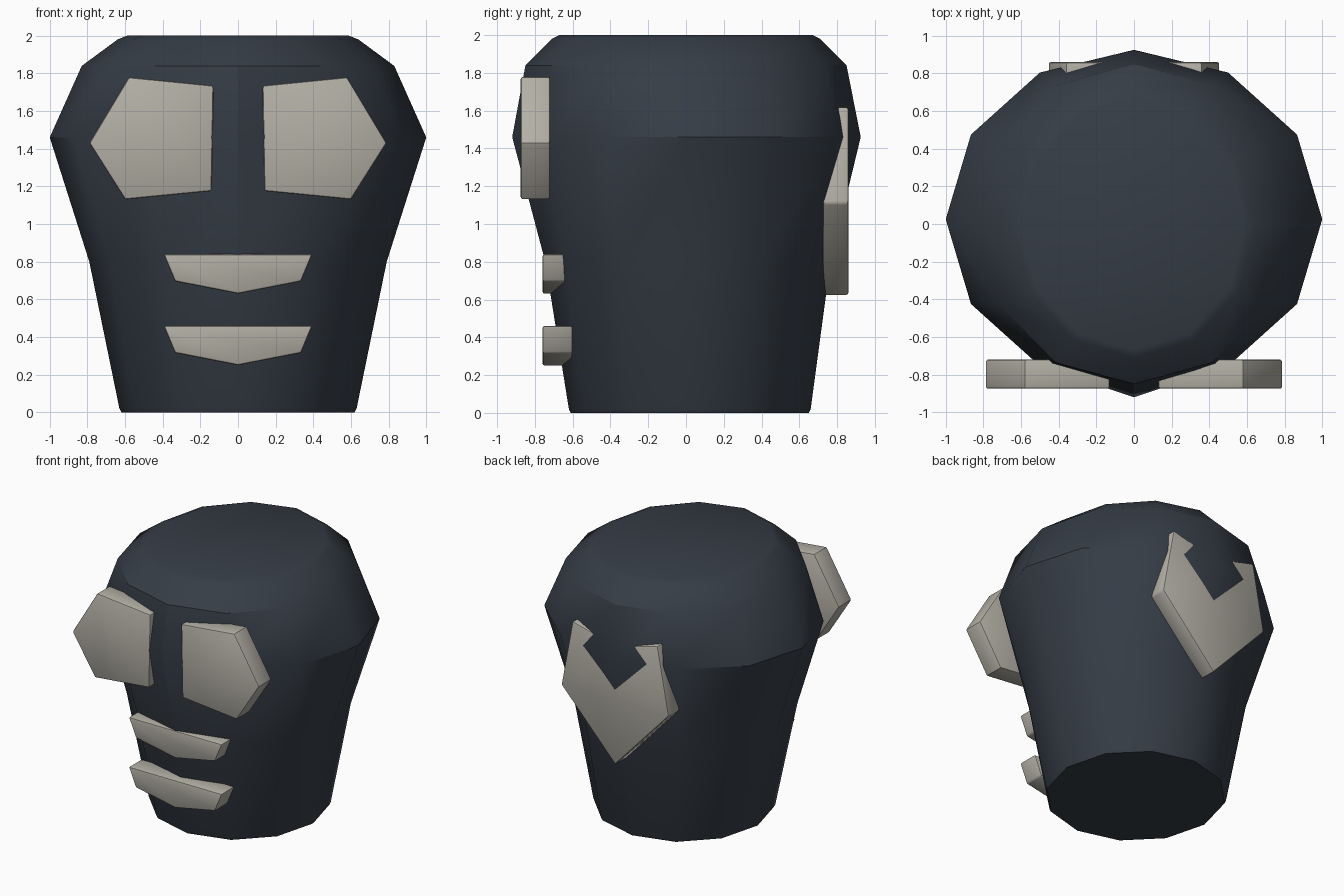
import bpy, bmesh, math

cube = bpy.data.objects.get("Cube")
if cube:
    bpy.data.objects.remove(cube, do_unlink=True)


def material(name, rgb):
    mat = bpy.data.materials.new(name)
    mat.use_nodes = True
    mat.diffuse_color = (*rgb, 1)
    mat.node_tree.nodes["Principled BSDF"].inputs["Base Color"].default_value = (*rgb, 1)
    return mat


slate = material("dark slate", (0.036, 0.046, 0.061))
stone = material("pale stone", (0.45, 0.43, 0.375))


def finish(name, bm, mat, angle):
    bmesh.ops.recalc_face_normals(bm, faces=bm.faces)
    mesh = bpy.data.meshes.new(name)
    bm.to_mesh(mesh)
    bm.free()
    mesh.materials.append(mat)
    obj = bpy.data.objects.new(name, mesh)
    bpy.context.collection.objects.link(obj)
    bpy.ops.object.select_all(action="DESELECT")
    obj.select_set(True)
    bpy.context.view_layer.objects.active = obj
    bpy.ops.object.shade_smooth_by_angle(angle=math.radians(angle))
    return obj


def body():
    """Twelve-sided tapered block lofted through oval rings."""
    sides = 12
    # height, half width, half depth, depth centre
    rings = [(0, 0.62, 0.63, 0.02), (0.02, 0.63, 0.64, 0.02),
             (0.8, 0.79, 0.755, 0.01), (1.46, 1.0, 0.9, 0.025),
             (1.84, 0.83, 0.85, 0), (1.98, 0.64, 0.71, 0), (2.0, 0.59, 0.67, 0)]
    bm = bmesh.new()
    loops = []
    for z, rx, ry, cy in rings:
        loop = []
        for i in range(sides):
            a = math.tau * i / sides
            loop.append(bm.verts.new((rx * math.cos(a), cy + ry * math.sin(a), z)))
        loops.append(loop)
    loops[3][9].co.y = -0.92   # nose point
    for low, high in zip(loops, loops[1:]):
        for i in range(sides):
            j = (i + 1) % sides
            bm.faces.new((low[i], low[j], high[j], high[i]))
    bm.faces.new(loops[0])
    bm.faces.new(loops[-1])
    return finish("body", bm, slate, 32)


def plate(name, outline, y_front, y_back):
    """Extruded outline in the XZ plane with softened edges."""
    bm = bmesh.new()
    face = bm.faces.new([bm.verts.new((x, y_front, z)) for x, z in outline])
    grown = bmesh.ops.extrude_face_region(bm, geom=[face])["geom"]
    for v in grown:
        if isinstance(v, bmesh.types.BMVert):
            v.co.y = y_back
    bmesh.ops.recalc_face_normals(bm, faces=bm.faces)
    bmesh.ops.bevel(bm, geom=bm.edges[:], offset=0.012, segments=2,
                    profile=0.5, affect="EDGES")
    return finish(name, bm, stone, 30)


def mirrored(half):
    """Complete a symmetric outline from its +x half."""
    return half + [(-x, z) for x, z in reversed(half) if x > 0]


body()

# Eye plates
eye = [(0.13, 1.735), (0.58, 1.78), (0.79, 1.43), (0.6, 1.13), (0.14, 1.175)]
for side, sign in (("left", 1), ("right", -1)):
    plate(side + "_eye", [(sign * x, z) for x, z in eye], -0.875, -0.72)

# Mouth bars
for name, top in (("upper_mouth_bar", 0.84), ("lower_mouth_bar", 0.46)):
    bar = [(0.395, top), (0.335, top - 0.145), (0, top - 0.21)]
    plate(name, mirrored(bar), -0.76, -0.6)

# Back plate, pierced by the ridge of the body
shield = [(0, 1.53), (0.36, 1.62), (0.455, 1.11), (0, 0.62)]
plate("back_plate", mirrored(shield), 0.725, 0.86)
